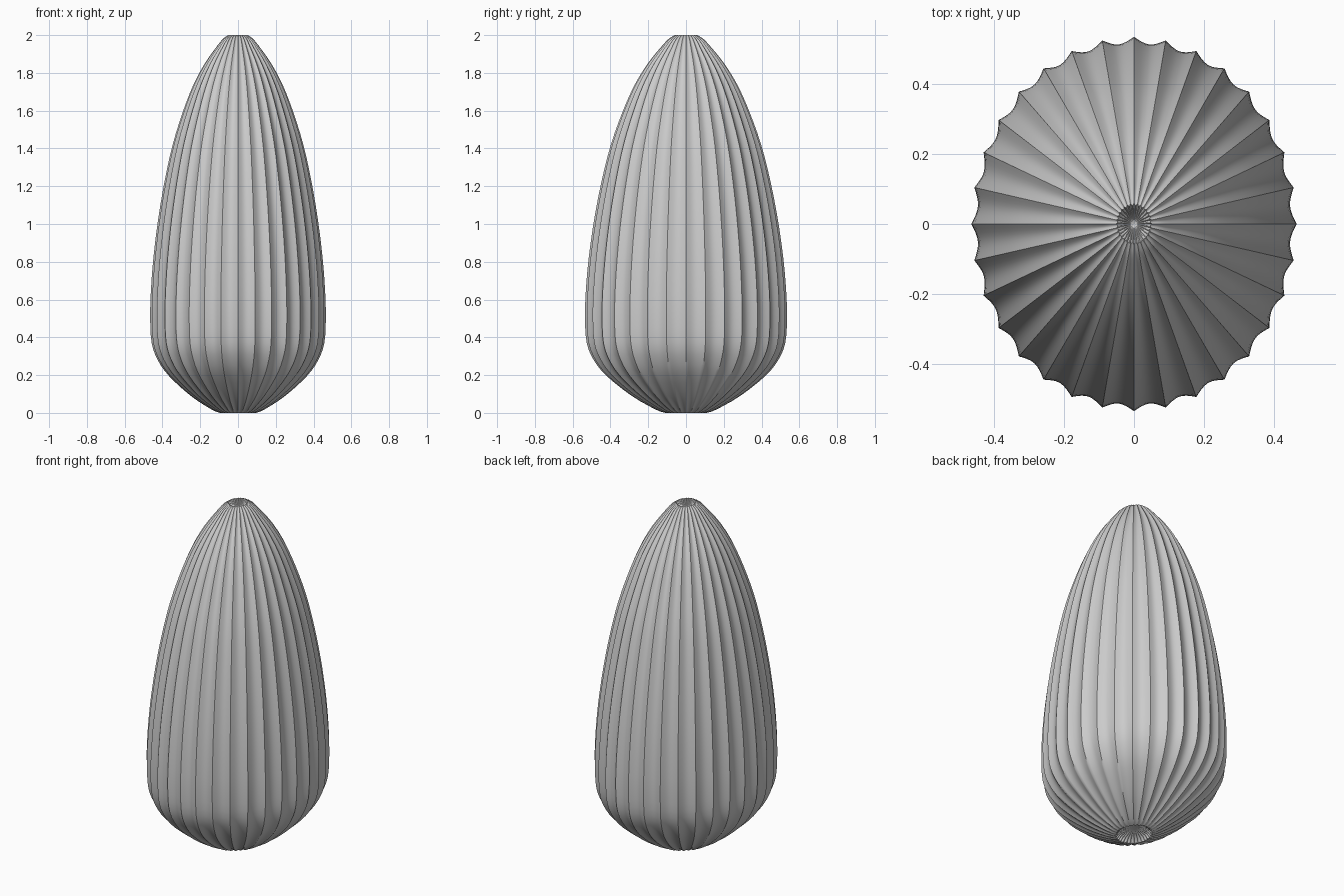
import bpy, bmesh, math
from mathutils import Vector

if "Cube" in bpy.data.objects:
    bpy.data.objects.remove(bpy.data.objects["Cube"])

FLUTES, SUB, Y_SCALE = 32, 8, 1.15
N = FLUTES * SUB

# profile of the ridge line: (radius, height), bottom rim to top rim
profile = [(0.095, 0.0), (0.14, 0.018), (0.25, 0.09), (0.365, 0.195), (0.425, 0.28),
           (0.457, 0.37), (0.465, 0.5), (0.461, 0.65), (0.447, 0.83), (0.422, 1.03),
           (0.388, 1.23), (0.346, 1.42), (0.29, 1.60), (0.235, 1.74), (0.176, 1.85),
           (0.12, 1.93), (0.082, 1.978), (0.052, 2.0)]


def smooth(points, steps):
    """Catmull-Rom interpolation through the points."""
    p = [Vector(q) for q in points]
    p = [2 * p[0] - p[1]] + p + [2 * p[-1] - p[-2]]
    out = []
    for i in range(1, len(p) - 2):
        a, b, c, d = p[i - 1:i + 3]
        for k in range(steps):
            t = k / steps
            out.append(0.5 * (2 * b + (c - a) * t + (2 * a - 5 * b + 4 * c - d) * t * t
                              + (3 * b - a - 3 * c + d) * t ** 3))
    return out + [p[-2]]


# outer wall, with shallow dimples inside both rims
rings = [(0.04, 0.035), (0.08, 0.02)]
rings += [tuple(v) for v in smooth(profile, 3)]
rings += [(0.042, 1.985), (0.022, 1.968)]

bm = bmesh.new()
loops = []
for r, z in rings:
    depth = 0.017 * (r / 0.465) ** 0.45
    if z > 0.5:
        depth *= 1 - 0.15 * (z - 0.5) / 1.5
    loop = []
    for i in range(N):
        a = 2 * math.pi * i / N
        rr = r - depth * math.sin(math.pi * (i % SUB) / SUB)
        loop.append(bm.verts.new((rr * math.cos(a), Y_SCALE * rr * math.sin(a), z)))
    loops.append(loop)
for lo, hi in zip(loops, loops[1:]):
    for i in range(N):
        j = (i + 1) % N
        bm.faces.new((lo[i], lo[j], hi[j], hi[i]))

# close the dimples
bottom = bm.verts.new((0, 0, 0.04))
top = bm.verts.new((0, 0, 1.962))
for i in range(N):
    j = (i + 1) % N
    bm.faces.new((bottom, loops[0][j], loops[0][i]))
    bm.faces.new((top, loops[-1][i], loops[-1][j]))

mesh = bpy.data.meshes.new("fluted_body")
bm.to_mesh(mesh)
bm.free()
body = bpy.data.objects.new("fluted_body", mesh)
bpy.context.collection.objects.link(body)
bpy.context.view_layer.objects.active = body
body.select_set(True)
bpy.ops.object.shade_smooth_by_angle(angle=math.radians(50))
